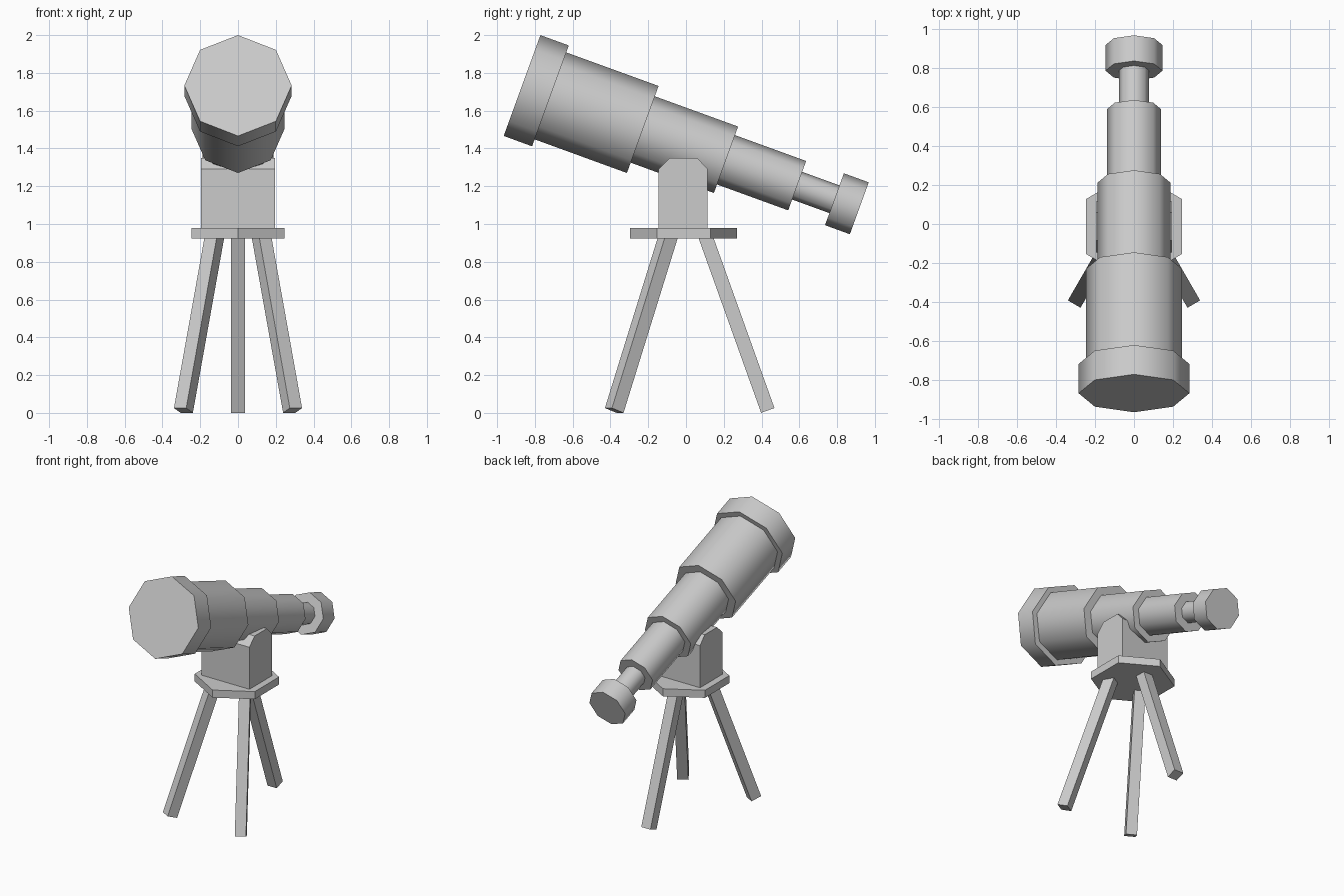
import bpy, bmesh
from math import sin, cos, pi, radians
from mathutils import Matrix, Vector

if "Cube" in bpy.data.objects:
    bpy.data.objects.remove(bpy.data.objects["Cube"])


def ngon(sides, r, start=pi / 2):
    return [(r * cos(start + 2 * pi * i / sides), r * sin(start + 2 * pi * i / sides))
            for i in range(sides)]


def extrude(name, outline, depth, matrix, smooth=False):
    """Extrude a 2D outline along local z, then place it with a matrix."""
    bm = bmesh.new()
    base = bm.faces.new([bm.verts.new((x, y, 0)) for x, y in outline])
    top = bmesh.ops.extrude_face_region(bm, geom=[base], use_keep_orig=True)
    moved = [v for v in top["geom"] if isinstance(v, bmesh.types.BMVert)]
    bmesh.ops.translate(bm, verts=moved, vec=(0, 0, depth))
    bmesh.ops.transform(bm, matrix=matrix, verts=bm.verts)
    bmesh.ops.recalc_face_normals(bm, faces=bm.faces)
    mesh = bpy.data.meshes.new(name)
    bm.to_mesh(mesh)
    bm.free()
    obj = bpy.data.objects.new(name, mesh)
    bpy.context.collection.objects.link(obj)
    if smooth:
        bpy.ops.object.select_all(action='DESELECT')
        obj.select_set(True)
        bpy.context.view_layer.objects.active = obj
        bpy.ops.object.shade_smooth_by_angle(angle=radians(50))
    return obj


# Telescope: octagonal sections along an axis tilted 20 degrees
axis = Matrix.Translation((0, -0.868, 1.733)) @ Matrix.Rotation(radians(-110), 4, 'X')
sections = [  # name, start, end, radius
    ("front_hood", 0.0, 0.16, 0.284),
    ("main_tube", 0.14, 0.68, 0.245),
    ("middle_tube", 0.66, 1.149, 0.187),
    ("rear_tube", 1.13, 1.55, 0.139),
    ("eyepiece_neck", 1.53, 1.78, 0.078),
    ("eyepiece", 1.76, 1.90, 0.146),
]
for name, start, end, r in sections:
    extrude(name, ngon(8, r), end - start,
            axis @ Matrix.Translation((0, 0, start)), smooth=True)

# Mount block: chamfered profile in the yz plane, extruded across x
profile = [(-0.145, 0.97), (0.115, 0.97), (0.115, 1.29), (0.06, 1.35),
           (-0.085, 1.35), (-0.145, 1.29)]
yz_to_x = Matrix(((0, 0, 1, -0.195), (1, 0, 0, 0), (0, 1, 0, 0), (0, 0, 0, 1)))
extrude("mount_block", profile, 0.39, yz_to_x)

# Hexagonal platform
extrude("platform", ngon(6, 0.283), 0.056, Matrix.Translation((0, -0.013, 0.924)))

# Three square legs, each leaning outwards
legs = [("back_leg", (0, 0.433), 0),
        ("front_right_leg", (0.289, -0.38), -150),
        ("front_left_leg", (-0.289, -0.38), 150)]
for name, (x, y), yaw in legs:
    place = (Matrix.Translation((x, y, 0.013)) @ Matrix.Rotation(radians(yaw), 4, 'Z')
             @ Matrix.Rotation(radians(19.7), 4, 'X'))
    extrude(name, ngon(4, 0.053, pi / 4), 0.985, place)
